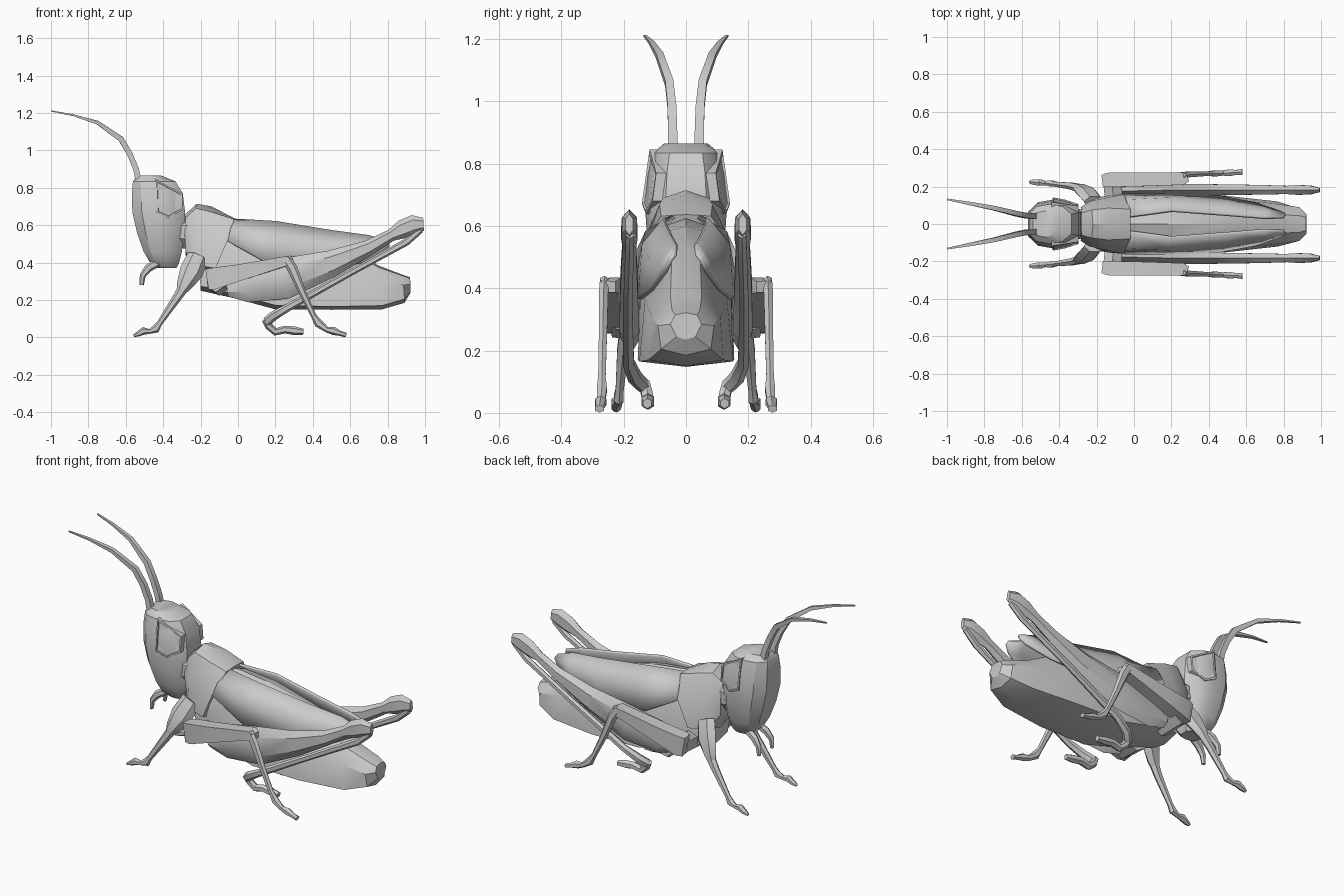
import bpy, bmesh, math
from mathutils import Vector


def make(name, verts, faces, mirror=False, thick=0, angle=32):
    me = bpy.data.meshes.new(name)
    me.from_pydata([tuple(v) for v in verts], [], faces)
    bm = bmesh.new()
    bm.from_mesh(me)
    bmesh.ops.recalc_face_normals(bm, faces=bm.faces[:])
    bm.to_mesh(me)
    bm.free()
    me.shade_smooth()
    me.set_sharp_from_angle(angle=math.radians(angle))
    ob = bpy.data.objects.new(name, me)
    bpy.context.collection.objects.link(ob)
    if thick:
        s = ob.modifiers.new("Thickness", 'SOLIDIFY')
        s.thickness, s.offset = thick, 0
    if mirror:
        m = ob.modifiers.new("Mirror", 'MIRROR')
        m.use_axis = (False, True, False)
        m.use_mirror_merge = False
    return ob


def loft(name, rings, **kw):
    n, k = len(rings[0]), len(rings)
    verts = [p for r in rings for p in r]
    faces = [(i * n + j, i * n + (j + 1) % n, (i + 1) * n + (j + 1) % n, (i + 1) * n + j)
             for i in range(k - 1) for j in range(n)]
    faces += [tuple(range(n)), tuple(range((k - 1) * n, k * n))]
    return make(name, verts, faces, **kw)


def sym(half):
    return half + [(x, -y, z) for x, y, z in reversed(half) if y > 1e-6]


# limb swept along stations (x, y, z, half height, half width); mirrored to both sides
def limb(name, stations, sides=6, ref=(0, 1, 0), mirror=True):
    pts = [Vector(s[:3]) for s in stations]
    rings = []
    for i, s in enumerate(stations):
        t = Vector((0, 0, 0))
        if i:
            t += (pts[i] - pts[i - 1]).normalized()
        if i < len(pts) - 1:
            t += (pts[i + 1] - pts[i]).normalized()
        t.normalize()
        up = t.cross(Vector(ref)).normalized()
        side = up.cross(t)
        f = 1 / math.cos(math.pi / sides)
        ring = []
        for j in range(sides):
            a = 2 * math.pi * (j + 0.5) / sides
            ring.append(pts[i] + up * (s[3] * math.sin(a) * f) + side * (s[4] * math.cos(a) * f))
        rings.append(ring)
    return loft(name, rings, mirror=mirror)


# head: stacked horizontal rings (z, front x, back x, half width)
head = []
for z, a, b, w in [(.37, -.43, -.33, .045), (.40, -.47, -.315, .075), (.46, -.505, -.30, .1),
                   (.56, -.54, -.285, .125), (.67, -.565, -.283, .132), (.77, -.567, -.295, .122),
                   (.835, -.562, -.335, .106), (.865, -.54, -.41, .07)]:
    d = b - a
    head.append(sym([(a, w * .5, z), (a + d * .18, w * .88, z), (a + d * .5, w, z),
                     (b - d * .2, w * .87, z), (b, w * .5, z)]))
loft("head", head)

# eyes: bevelled panels on the head sides
outline = [(-.44, .845), (-.298, .77), (-.298, .68), (-.37, .638), (-.435, .665)]
cx, cz = -.37, .73


def eye_ring(s, off):
    return [(cx + (x - cx) * s, .128 + off - .22 * (x + .44) - .13 * (z - .7), cz + (z - cz) * s)
            for x, z in outline]


loft("eye", [eye_ring(1, -.05), eye_ring(1, .008), eye_ring(.88, .01), eye_ring(.86, .002)],
     mirror=True, angle=20)

# antennae
limb("antenna", [(-.53, .043, .83, .016, .016), (-.545, .043, .90, .015, .015),
                 (-.578, .045, .98, .015, .014), (-.625, .054, 1.06, .015, .013),
                 (-.75, .085, 1.148, .010, .012), (-.88, .11, 1.188, .005, .009),
                 (-1.0, .132, 1.211, .003, .004)], sides=4)

# mouth feelers
limb("palp", [(-.43, .045, .40, .02, .018), (-.48, .055, .37, .019, .017),
              (-.51, .06, .33, .014, .014), (-.515, .06, .28, .010, .010)])

# neck
limb("neck", [(-.36, 0, .57, .08, .08), (-.25, 0, .56, .09, .08)], sides=8, mirror=False)

# thorax shield
loft("thorax", [sym(r) for r in [
    [(-.28, 0, .66), (-.28, .06, .64), (-.285, .09, .55), (-.28, .08, .46), (-.28, 0, .44)],
    [(-.22, 0, .715), (-.225, .075, .69), (-.24, .12, .56), (-.235, .12, .40), (-.22, 0, .34)],
    [(-.14, 0, .70), (-.14, .085, .67), (-.14, .142, .54), (-.18, .145, .38), (-.17, 0, .33)],
    [(-.02, 0, .637), (-.02, .08, .632), (-.055, .158, .52), (-.12, .155, .37), (-.12, 0, .33)]]])

# abdomen and body
loft("body", [sym(r) for r in [
    [(-.22, 0, .60), (-.22, .08, .56), (-.22, .11, .45), (-.20, .10, .275), (-.20, 0, .25)],
    [(0, 0, .625), (0, .07, .60), (0, .145, .45), (0, .14, .225), (0, 0, .205)],
    [(.2, 0, .60), (.2, .07, .58), (.2, .145, .42), (.2, .155, .172), (.2, 0, .15)],
    [(.5, 0, .53), (.5, .045, .515), (.5, .132, .36), (.5, .15, .165), (.5, 0, .148)],
    [(.75, 0, .385), (.75, .05, .375), (.75, .11, .31), (.77, .12, .17), (.77, 0, .15)],
    [(.88, 0, .335), (.88, .045, .33), (.885, .09, .28), (.89, .08, .205), (.89, 0, .185)],
    [(.92, 0, .322), (.92, .035, .315), (.923, .05, .285), (.923, .03, .245), (.92, 0, .235)]]])

# folded wings
rows = [[(-.02, .04, .63), (-.04, .125, .58), (-.055, .155, .515)],
        [(.2, .07, .618), (.18, .135, .54), (.15, .16, .40)],
        [(.5, .048, .57), (.5, .11, .49), (.45, .147, .365)],
        [(.7, .032, .543), (.7, .075, .48), (.65, .11, .395)],
        [(.80, .035, .51), (.81, .05, .49), (.78, .065, .455)]]
make("wing", [p for r in rows for p in r],
     [(i * 3 + j, i * 3 + j + 1, i * 3 + j + 4, i * 3 + j + 3) for i in range(4) for j in range(2)],
     mirror=True, thick=.014)

# front legs
limb("front_leg_upper", [(-.215, .12, .43, .05, .03), (-.25, .165, .35, .055, .03),
                         (-.29, .19, .275, .035, .025), (-.305, .195, .245, .022, .02)])
limb("front_leg_lower", [(-.295, .193, .26, .024, .021), (-.335, .203, .20, .020, .018),
                         (-.42, .213, .075, .013, .013), (-.44, .216, .045, .020, .016),
                         (-.475, .219, .032, .011, .012), (-.505, .222, .035, .018, .017),
                         (-.535, .224, .018, .012, .015), (-.558, .224, .008, .006, .008)])

# middle legs
limb("middle_coxa", [(-.10, .09, .28, .05, .05), (-.12, .23, .30, .05, .045)], ref=(1, 0, 0))
limb("middle_leg_upper", [(-.162, .232, .31, .055, .030), (-.13, .236, .315, .058, .038),
                          (.0, .238, .345, .045, .038), (.26, .243, .408, .026, .034),
                          (.285, .25, .405, .018, .024)], sides=4)
limb("middle_leg_lower", [(.255, .262, .425, .024, .014), (.29, .265, .37, .024, .015),
                          (.345, .267, .24, .017, .013), (.405, .270, .115, .013, .012),
                          (.43, .270, .075, .020, .016), (.475, .272, .042, .013, .013),
                          (.51, .274, .035, .019, .018), (.545, .276, .022, .012, .013),
                          (.578, .278, .013, .011, .015)])

# jumping legs
limb("hind_leg_upper", [(-.06, .175, .27, .045, .022), (.04, .178, .285, .085, .030),
                        (.25, .182, .315, .095, .032), (.5, .183, .395, .062, .029),
                        (.7, .183, .48, .036, .025), (.82, .182, .547, .028, .022),
                        (.88, .182, .578, .044, .026), (.94, .182, .602, .046, .024),
                        (.992, .182, .605, .030, .012)])
limb("hind_leg_lower", [(.975, .18, .575, .016, .013), (.90, .182, .510, .017, .014),
                        (.6, .187, .345, .015, .015), (.27, .185, .162, .018, .018),
                        (.19, .165, .115, .022, .022), (.155, .135, .085, .022, .020)])
limb("hind_foot", [(.15, .135, .095, .020, .018), (.165, .125, .06, .018, .018),
                   (.20, .122, .030, .018, .018), (.25, .122, .042, .018, .020),
                   (.30, .123, .036, .020, .020), (.35, .124, .030, .014, .014)])
